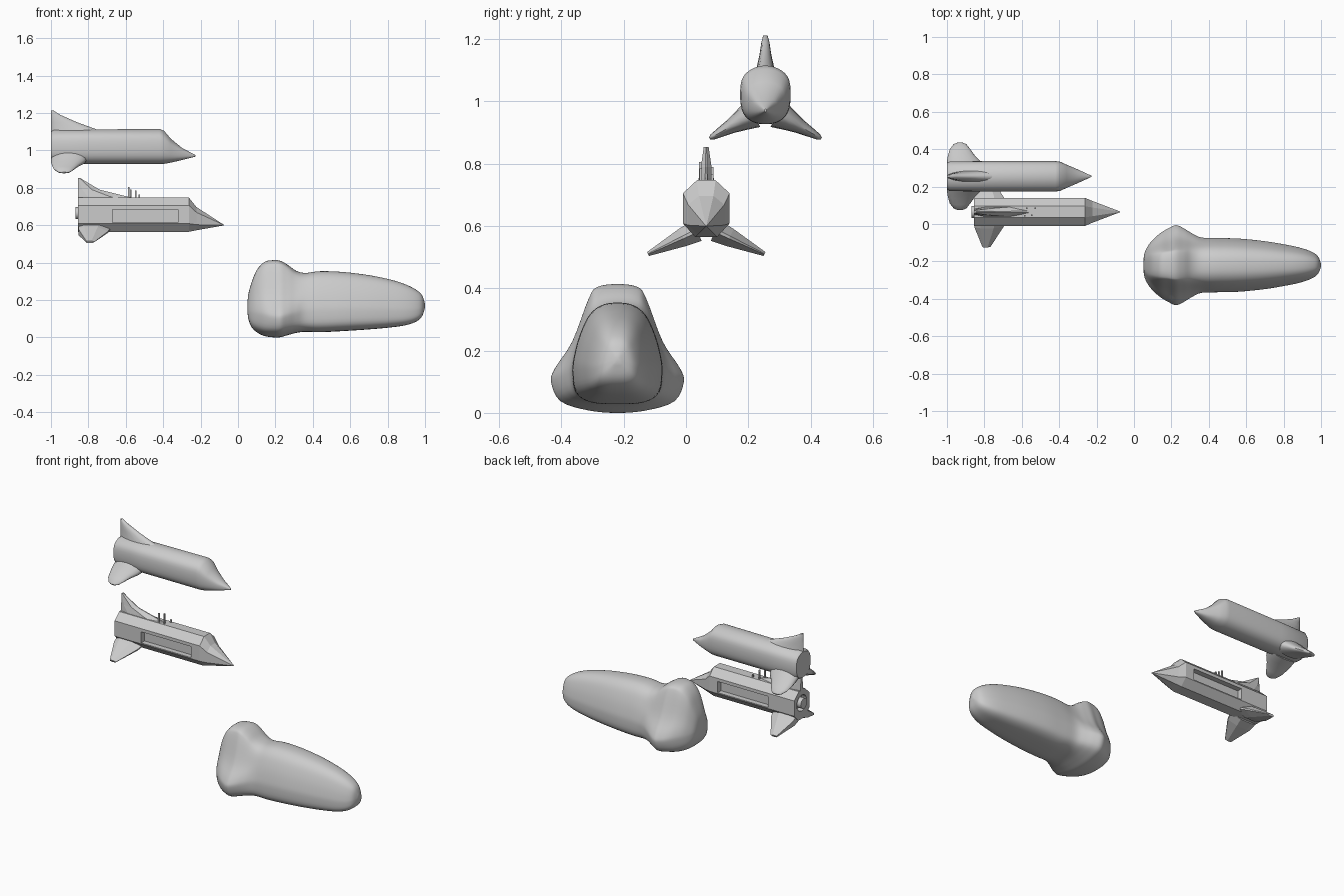
import bpy, bmesh
from math import sin, cos, pi, radians
from mathutils import Vector, Matrix

if "Cube" in bpy.data.objects:
    bpy.data.objects.remove(bpy.data.objects["Cube"])


def spline(pts, n, closed=False):
    """Catmull-Rom curve through points, n steps per span."""
    pts = [Vector(p) for p in pts]
    if n == 1:
        return pts
    m, out = len(pts), []
    pick = (lambda i: pts[i % m]) if closed else (lambda i: pts[max(0, min(m - 1, i))])
    for i in range(m if closed else m - 1):
        a, b, c, d = (pick(i + k) for k in (-1, 0, 1, 2))
        for j in range(n):
            t = j / n
            out.append(0.5 * (2 * b + (c - a) * t + (2 * a - 5 * b + 4 * c - d) * t * t
                              + (3 * b - a - 3 * c + d) * t ** 3))
    return out if closed else out + [pts[-1]]


def loft(name, rings, smooth):
    """Skin a list of equal rings and close both ends."""
    bm = bmesh.new()
    vs = [[bm.verts.new(p) for p in r] for r in rings]
    n = len(vs[0])
    for a, b in zip(vs, vs[1:]):
        for i in range(n):
            j = (i + 1) % n
            bm.faces.new((a[i], a[j], b[j], b[i]))
    bm.faces.new(vs[0])
    bm.faces.new(vs[-1])
    bmesh.ops.recalc_face_normals(bm, faces=bm.faces)
    return finish(name, bm, smooth)


def finish(name, bm, smooth=0):
    me = bpy.data.meshes.new(name)
    bm.to_mesh(me)
    bm.free()
    ob = bpy.data.objects.new(name, me)
    bpy.context.collection.objects.link(ob)
    if smooth:
        bpy.ops.object.select_all(action='DESELECT')
        bpy.context.view_layer.objects.active = ob
        ob.select_set(True)
        bpy.ops.object.shade_smooth_by_angle(angle=radians(smooth))
    return ob


def full(half):
    return half + [(-y, z) for y, z in reversed(half) if y > 0]


def hull(name, yc, stations, sec_a, sec_b, nx, nr, smooth):
    """Stations are x, z low, z high, half width, blend from section a to b."""
    rings = []
    for x, lo, hi, w, k in spline(stations, nx):
        sec = [Vector(a).lerp(Vector(b), k) for a, b in zip(full(sec_a), full(sec_b))]
        rings.append([(x, yc + p.x * w, lo + p.y * (hi - lo)) for p in spline(sec, nr, True)])
    return loft(name, rings, smooth)


def fin(name, y, z, angle, stations, section, smooth):
    """Stations are span, x back, x front, half thickness."""
    a = radians(angle)
    up, side = Vector((0, sin(a), cos(a))), Vector((0, cos(a), -sin(a)))
    rings = []
    for s, x0, x1, t in stations:
        rings.append([Vector(((x0 + x1) / 2 + u * (x1 - x0) / 2, y, z)) + up * s + side * v * t
                      for u, v in section])
    return loft(name, rings, smooth)


def box(name, lo, hi):
    bm = bmesh.new()
    bmesh.ops.create_cube(bm, size=1)
    for v in bm.verts:
        v.co = Vector([l + (c + 0.5) * (h - l) for c, l, h in zip(v.co, lo, hi)])
    return finish(name, bm)


def tube(name, x0, x1, y, z, r, sides=16):
    bm = bmesh.new()
    bmesh.ops.create_cone(bm, cap_ends=True, segments=sides, radius1=r, radius2=r, depth=abs(x1 - x0),
                          matrix=Matrix.Translation(((x0 + x1) / 2, y, z)) @ Matrix.Rotation(pi / 2, 4, 'Y'))
    return finish(name, bm, 30)


def cut(ob, cutter):
    cutter.hide_render = True
    mod = ob.modifiers.new("cut", 'BOOLEAN')
    mod.operation, mod.object, mod.solver = 'DIFFERENCE', cutter, 'EXACT'
    bpy.context.view_layer.objects.active = ob
    bpy.ops.object.modifier_apply(modifier=mod.name)
    bpy.data.objects.remove(cutter)


octagon = [(0.4, 1), (1, 0.77), (1, 0.24), (0.47, 0)]
lens = [(cos(i * pi / 8), sin(i * pi / 8)) for i in range(16)]
plate = [(-1, 0.6), (-0.6, 1), (0.3, 1), (1, 0.15), (1, -0.15), (0.3, -1), (-0.6, -1), (-1, -0.6)]

# Smooth rocket, upper left
Y = 0.255
hull("smooth_rocket_body", Y, [
    (-1, 0.945, 1.095, 0.066, 0), (-0.985, 0.935, 1.105, 0.074, 0), (-0.8, 0.932, 1.107, 0.076, 0),
    (-0.42, 0.932, 1.11, 0.076, 0), (-0.395, 0.933, 1.1, 0.073, 0), (-0.36, 0.938, 1.06, 0.058, 0),
    (-0.3, 0.95, 1.012, 0.034, 0), (-0.228, 0.967, 0.975, 0.003, 0)], octagon, octagon, 1, 5, 50)
fin("smooth_top_fin", Y, 1.09, 0, [
    (0, -1, -0.68, 0.034), (0.02, -1, -0.75, 0.028), (0.06, -1, -0.86, 0.019),
    (0.1, -1, -0.95, 0.013), (0.122, -1, -0.985, 0.007)], lens, 50)
for s in (-1, 1):
    fin("smooth_side_fin", Y + 0.04 * s, 0.96, 119.5 * s, [
        (0, -1, -0.8, 0.048), (0.045, -1, -0.82, 0.034), (0.08, -0.995, -0.85, 0.024),
        (0.12, -0.985, -0.875, 0.016), (0.15, -0.965, -0.895, 0.01), (0.16, -0.945, -0.915, 0.004)], lens, 50)

# Faceted rocket, middle left, with side bays and engine well
Y = 0.065
body = hull("faceted_rocket_body", Y, [
    (-0.855, 0.565, 0.747, 0.075, 0), (-0.262, 0.565, 0.747, 0.075, 0),
    (-0.222, 0.573, 0.697, 0.058, 0), (-0.075, 0.599, 0.602, 0.002, 0)], octagon, octagon, 1, 1, 0)
for s in (-1, 1):
    ys = sorted((Y + 0.042 * s, Y + 0.12 * s))
    cut(body, box("bay_cutter", (-0.67, ys[0], 0.615), (-0.32, ys[1], 0.685)))
cut(body, tube("engine_well_cutter", -0.9, -0.82, Y, 0.665, 0.05))
tube("engine_nozzle", -0.87, -0.815, Y, 0.665, 0.032)
fin("faceted_top_fin", Y, 0.735, 0, [
    (0, -0.855, -0.5, 0.027), (0.02, -0.855, -0.6, 0.024), (0.055, -0.855, -0.74, 0.017),
    (0.118, -0.855, -0.845, 0.008)], plate, 0)
for s in (-1, 1):
    fin("faceted_side_fin", Y + 0.03 * s, 0.585, 115.5 * s, [
        (0, -0.853, -0.68, 0.036), (0.05, -0.853, -0.695, 0.03), (0.174, -0.81, -0.768, 0.007)], plate, 0)
# Small masts on the spine
for x, dy, top in ((-0.583, -0.02, 0.805), (-0.573, 0.02, 0.79), (-0.548, -0.018, 0.785), (-0.527, 0.02, 0.765)):
    box("mast", (x - 0.004, Y + dy - 0.004, 0.735), (x + 0.004, Y + dy + 0.004, top))

# Big rounded pod, lower right: egg section nose, three-lobed tail
egg = [(0, 1), (0.35, 0.975), (0.62, 0.88), (0.82, 0.7), (0.95, 0.5), (1, 0.33), (0.93, 0.12), (0.6, 0.02), (0, 0)]
lobed = [(0, 1), (0.3, 0.98), (0.43, 0.9), (0.68, 0.56), (0.94, 0.35), (1, 0.24), (0.86, 0.09), (0.45, 0.02), (0, 0)]
hull("rounded_pod", -0.22, [
    (0.05, 0.15, 0.17, 0.01, 0.3), (0.055, 0.1, 0.23, 0.06, 0.3), (0.073, 0.055, 0.295, 0.1, 0.4),
    (0.1, 0.028, 0.36, 0.135, 0.6), (0.14, 0.008, 0.403, 0.17, 0.8), (0.185, 0.001, 0.413, 0.197, 1),
    (0.225, 0.001, 0.41, 0.213, 1), (0.265, 0.012, 0.389, 0.197, 0.85), (0.31, 0.024, 0.357, 0.17, 0.5),
    (0.36, 0.03, 0.345, 0.148, 0.1), (0.44, 0.028, 0.354, 0.145, 0), (0.56, 0.034, 0.35, 0.142, 0),
    (0.7, 0.043, 0.333, 0.128, 0), (0.82, 0.054, 0.308, 0.108, 0), (0.9, 0.066, 0.282, 0.09, 0),
    (0.955, 0.086, 0.253, 0.069, 0), (0.985, 0.115, 0.224, 0.045, 0), (1, 0.16, 0.18, 0.008, 0)],
    egg, lobed, 4, 4, 60)
